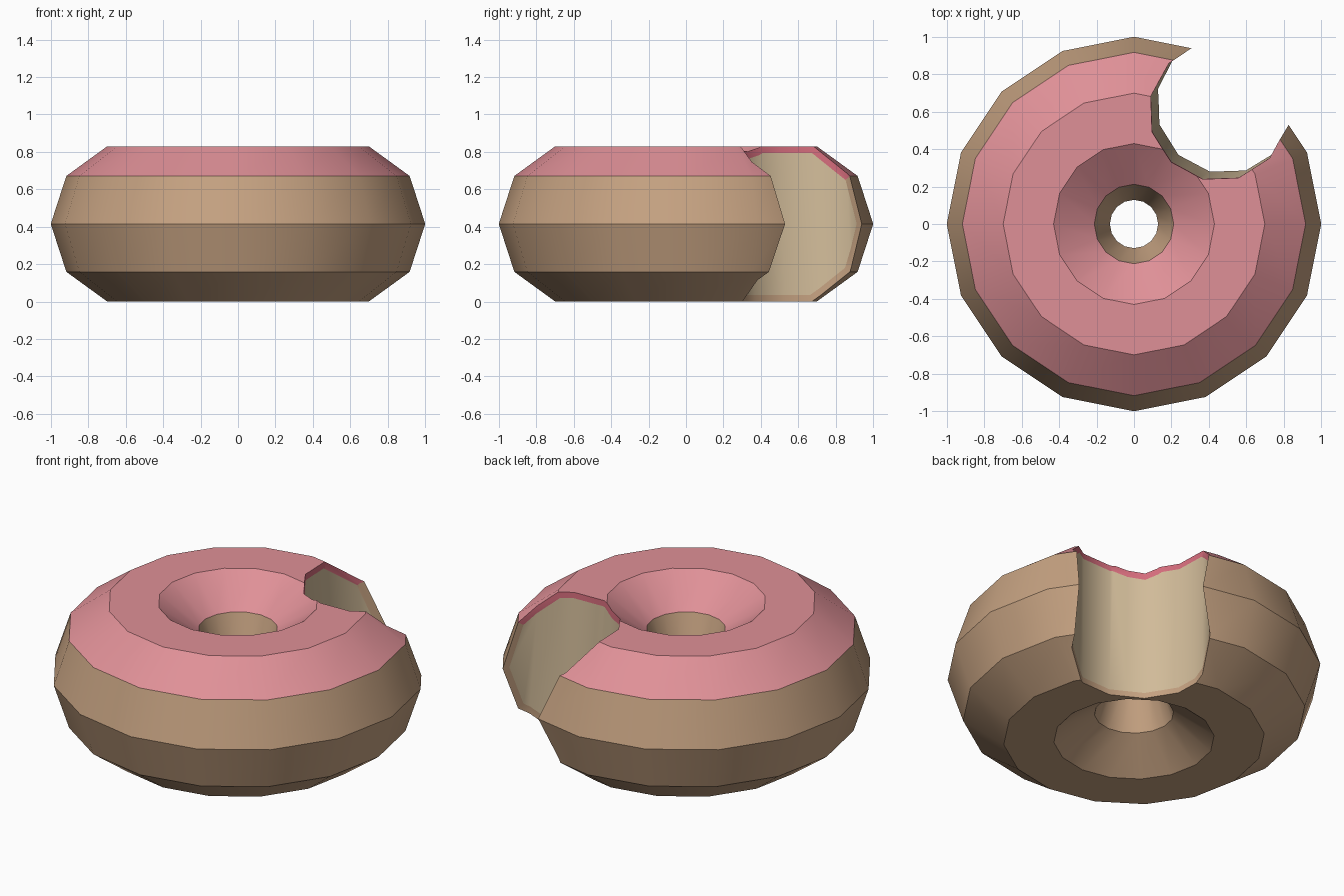
import bpy, bmesh, math
from mathutils import Matrix

if "Cube" in bpy.data.objects:
    bpy.data.objects.remove(bpy.data.objects["Cube"])

MAJOR, OUTER, INNER, HEIGHT = 0.565, 0.436, 0.40, 0.415
SEGMENTS = 16


def material(name, rgb):
    m = bpy.data.materials.new(name)
    m.diffuse_color = (*rgb, 1)
    m.use_nodes = True
    m.node_tree.nodes["Principled BSDF"].inputs["Base Color"].default_value = m.diffuse_color
    return m


def arc(radius, first, last):
    # points of the ten-sided cross-section, 36 degrees apart
    return [(MAJOR + radius * math.cos(math.radians(36 * i)),
             HEIGHT + radius * math.sin(math.radians(36 * i)))
            for i in range(first, last + 1)]


def new_object(name, bm):
    bmesh.ops.recalc_face_normals(bm, faces=bm.faces)
    me = bpy.data.meshes.new(name)
    bm.to_mesh(me)
    bm.free()
    ob = bpy.data.objects.new(name, me)
    bpy.context.collection.objects.link(ob)
    return ob


def revolve(name, profile, mats):
    bm = bmesh.new()
    rings = []
    for s in range(SEGMENTS):
        a = 2 * math.pi * s / SEGMENTS
        rings.append([bm.verts.new((r * math.cos(a), r * math.sin(a), z))
                      for r, z in profile])
    n = len(profile)
    for s in range(SEGMENTS):
        p, q = rings[s], rings[(s + 1) % SEGMENTS]
        for i in range(n):
            j = (i + 1) % n
            bm.faces.new((p[i], q[i], q[j], p[j]))
    ob = new_object(name, bm)
    for m in mats:
        ob.data.materials.append(m)
    return ob


crust_mat = material("crust", (0.56, 0.36, 0.22))
icing_mat = material("icing", (0.74, 0.28, 0.31))
icing_cut_mat = material("icing_cut", (0.66, 0.15, 0.20))
dough_mat = material("dough", (0.64, 0.50, 0.32))

# Nested layers: icing on top, crust around the rest, dough inside
icing = revolve("icing", arc(OUTER, 1, 4) + arc(INNER, 1, 4)[::-1], [icing_mat, icing_cut_mat])
crust = revolve("crust", arc(OUTER, 4, 11) + arc(INNER, 4, 11)[::-1], [crust_mat])
dough = revolve("dough", arc(INNER, 0, 9), [dough_mat])

# Bite cutter: twelve-sided column leaning slightly outward at the bottom
bm = bmesh.new()
bmesh.ops.create_cone(bm, cap_ends=True, segments=12, radius1=0.37, radius2=0.37, depth=2,
                      matrix=Matrix.Translation((0.47, 0.62, HEIGHT))
                      @ Matrix.Rotation(math.radians(17), 4, "Z"))
for v in bm.verts:
    lean = 0.048 * (HEIGHT - v.co.z)
    v.co.x += lean
    v.co.y += lean
cutter = new_object("bite_cutter", bm)
cutter.hide_render = True
cutter.hide_set(True)

# Cut the bite through every layer
for ob in (icing, crust, dough):
    mod = ob.modifiers.new("bite", "BOOLEAN")
    mod.operation = "DIFFERENCE"
    mod.solver = "EXACT"
    mod.object = cutter
    bpy.ops.object.select_all(action="DESELECT")
    bpy.context.view_layer.objects.active = ob
    ob.select_set(True)
    bpy.ops.object.modifier_apply(modifier=mod.name)
    for p in ob.data.polygons:
        # bitten icing wall is a deeper pink
        p.material_index = 1 if ob is icing and abs(p.normal.z) < 0.3 else 0
    bpy.ops.object.shade_smooth_by_angle(angle=math.radians(32))

bpy.data.objects.remove(cutter)
